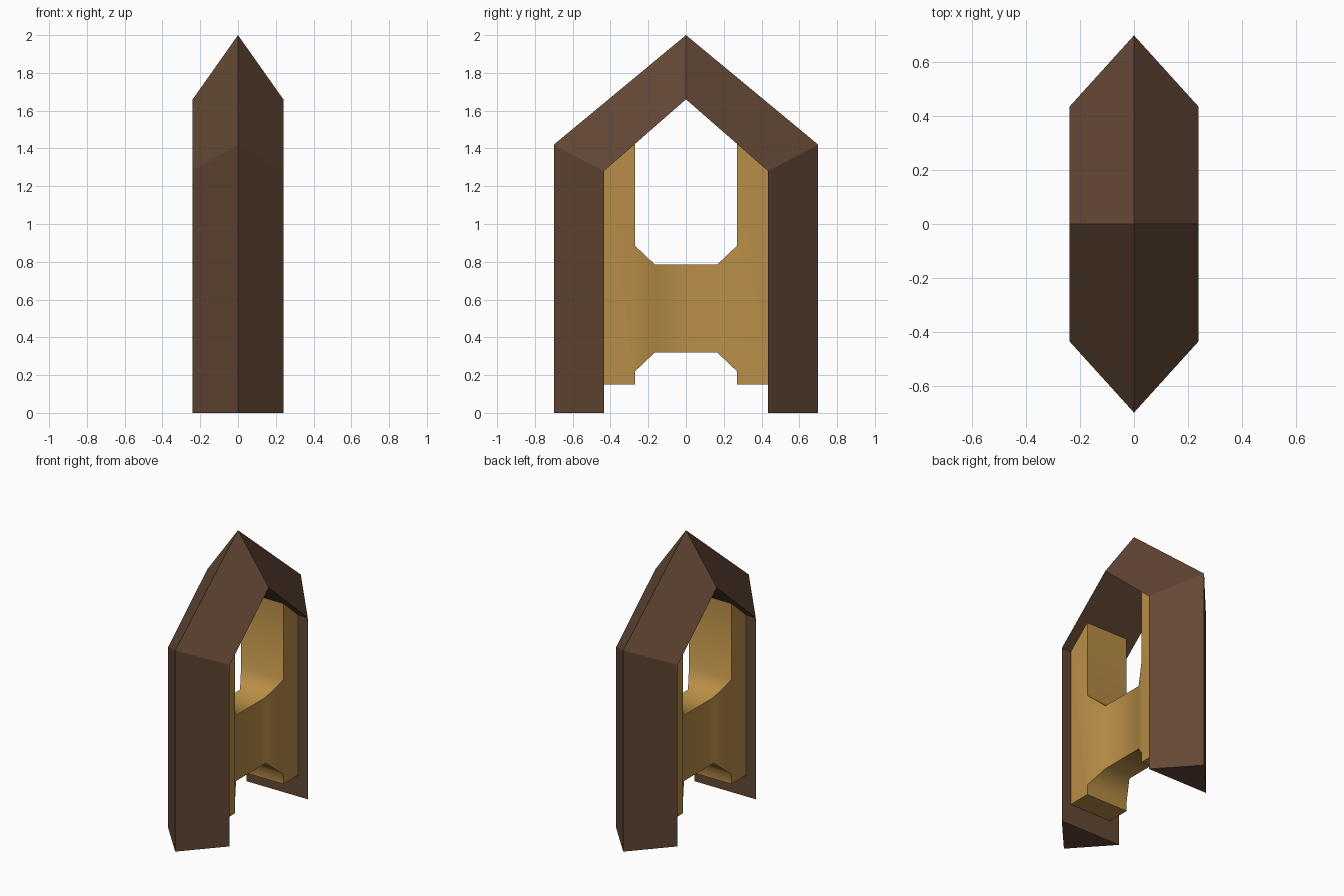
import bpy, bmesh, math

if "Cube" in bpy.data.objects:
    bpy.data.objects.remove(bpy.data.objects["Cube"])


def material(name, colour):
    m = bpy.data.materials.new(name)
    m.diffuse_color = (*colour, 1)
    m.use_nodes = True
    m.node_tree.nodes["Principled BSDF"].inputs["Base Color"].default_value = m.diffuse_color
    return m


def make_object(name, verts, faces, mat, smooth_angle=0):
    bm = bmesh.new()
    vs = [bm.verts.new(v) for v in verts]
    for f in faces:
        bm.faces.new([vs[i] for i in f])
    bmesh.ops.recalc_face_normals(bm, faces=bm.faces)
    for f in bm.faces:
        f.smooth = smooth_angle > 0
    for e in bm.edges:
        e.smooth = e.calc_face_angle(math.pi) < math.radians(smooth_angle)
    me = bpy.data.meshes.new(name)
    bm.to_mesh(me)
    bm.free()
    me.materials.append(mat)
    ob = bpy.data.objects.new(name, me)
    bpy.context.collection.objects.link(ob)


brown = material("dark brown wood", (0.127, 0.065, 0.036))
gold = material("golden wood", (0.48, 0.27, 0.063))

# Gabled frame: triangular section swept up, over the peak and down
W, IN, OUT = 0.24, 0.435, 0.70
stations = [((-OUT, 0), (-IN, 0)), ((-OUT, 1.42), (-IN, 1.28)),
            ((0, 2), (0, 1.66)),
            ((OUT, 1.42), (IN, 1.28)), ((OUT, 0), (IN, 0))]
verts, faces = [], [(0, 1, 2), (12, 13, 14)]
for (oy, oz), (iy, iz) in stations:
    verts += [(0, oy, oz), (W, iy, iz), (-W, iy, iz)]
for s in range(4):
    for k in range(3):
        a, b = s * 3 + k, s * 3 + (k + 1) % 3
        faces.append((a, b, b + 3, a + 3))
make_object("gabled_frame", verts, faces, brown)

# Inner panel: H-shaped outline (half thickness, y, z), thinner in the middle
THICK, THIN = 0.165, 0.10
half = [(THIN, 0.165, 0.32), (THICK, 0.27, 0.22), (THICK, 0.27, 0.15),
        (THICK, IN, 0.15), (THICK, IN, 1.28), (THICK, 0.27, 1.424),
        (THICK, 0.27, 0.885), (THIN, 0.165, 0.785)]
outline = half + [(x, -y, z) for x, y, z in reversed(half)]
n = len(outline)
verts = outline + [(-x, y, z) for x, y, z in outline]
side = [(1, 2, 3, 4, 5, 6), (0, 1, 6, 7), (0, 7, 8, 15),
        (8, 9, 14, 15), (9, 10, 11, 12, 13, 14)]
faces = side + [tuple(i + n for i in f) for f in side]
faces += [(i, (i + 1) % n, (i + 1) % n + n, i + n) for i in range(n)]
make_object("inner_panel", verts, faces, gold, smooth_angle=50)
